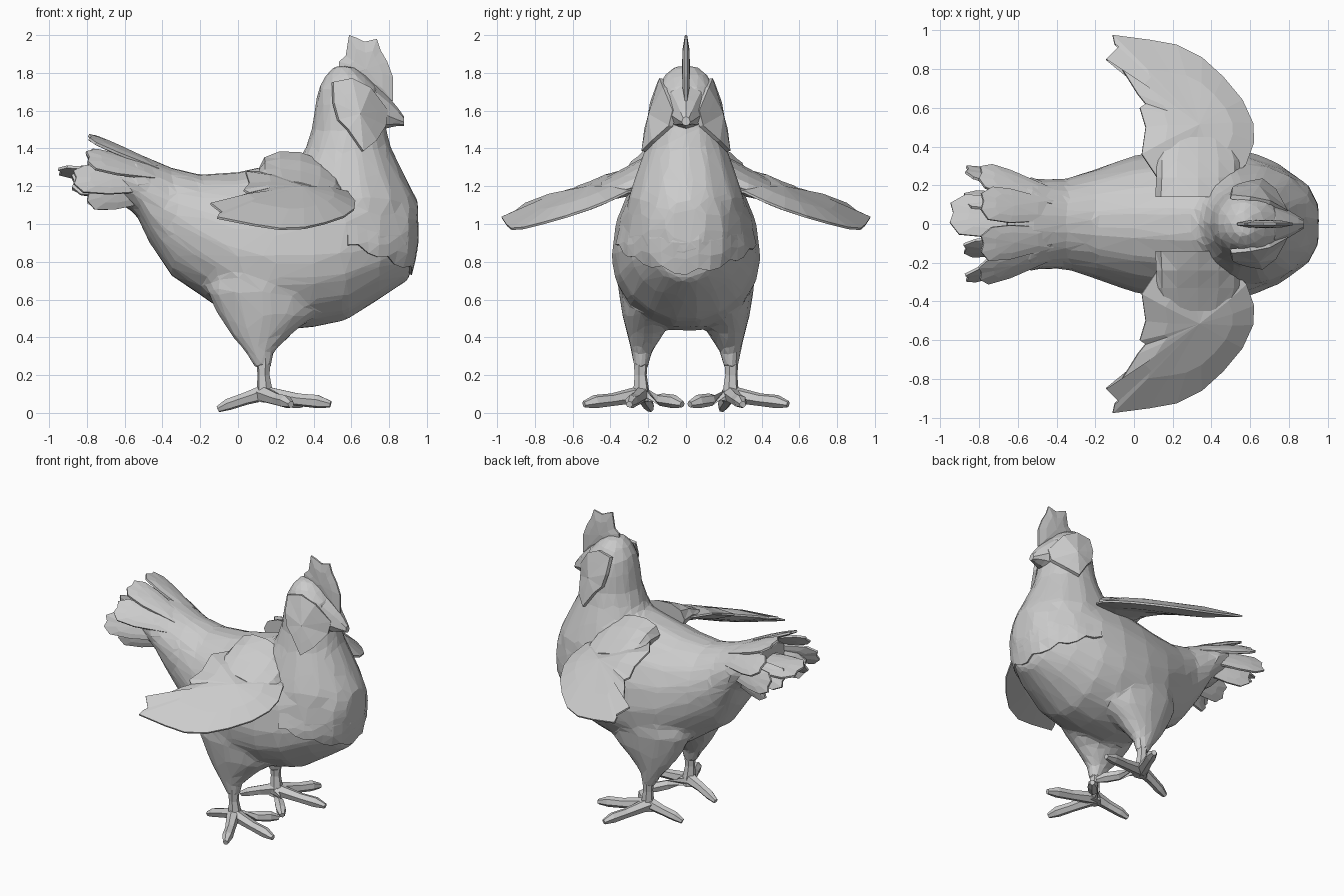
import bpy, bmesh, math
from mathutils import Vector
from mathutils.bvhtree import BVHTree

if "Cube" in bpy.data.objects:
    bpy.data.objects.remove(bpy.data.objects["Cube"])

grey = bpy.data.materials.new("plain_grey")
grey.diffuse_color = (0.6, 0.6, 0.6, 1)
grey.use_nodes = True
grey.node_tree.nodes["Principled BSDF"].inputs["Base Color"].default_value = grey.diffuse_color


def make(name, verts, faces, solid=0):
    me = bpy.data.meshes.new(name)
    me.from_pydata([tuple(v) for v in verts], [], faces)
    bm = bmesh.new()
    bm.from_mesh(me)
    bmesh.ops.recalc_face_normals(bm, faces=bm.faces)
    bmesh.ops.triangulate(bm, faces=[f for f in bm.faces if len(f.verts) == 4])
    bm.to_mesh(me)
    bm.free()
    me.materials.append(grey)
    ob = bpy.data.objects.new(name, me)
    bpy.context.collection.objects.link(ob)
    if solid:
        m = ob.modifiers.new("thickness", 'SOLIDIFY')
        m.thickness = solid
    return ob


def loft_data(rings):
    n = len(rings[0])
    verts = [v for r in rings for v in r]
    faces = [(i * n + j, i * n + (j + 1) % n, (i + 1) * n + (j + 1) % n, (i + 1) * n + j)
             for i in range(len(rings) - 1) for j in range(n)]
    faces += [tuple(range(n)), tuple(range(len(verts) - n, len(verts)))]
    return verts, faces


def egg_ring(x, top, mid, bot, w, n=18):
    # upright section with its widest point at height mid
    out = []
    for k in range(n):
        a = math.tau * k / n
        s = math.sin(a)
        out.append((x, w * math.cos(a), mid + s * ((top - mid) if s > 0 else (mid - bot))))
    return out


def flat_ring(z, x0, x1, y0, y1, n=14):
    return [((x0 + x1) / 2 + (x1 - x0) / 2 * math.cos(math.tau * k / n),
             (y0 + y1) / 2 + (y1 - y0) / 2 * math.sin(math.tau * k / n), z) for k in range(n)]


def tube(name, pts, radii, n=6):
    rings = []
    for i, p in enumerate(pts):
        d = (Vector(pts[min(i + 1, len(pts) - 1)]) - Vector(pts[max(i - 1, 0)])).normalized()
        u = d.orthogonal().normalized()
        v = d.cross(u)
        rings.append([Vector(p) + radii[i] * (u * math.cos(math.tau * k / n) + v * math.sin(math.tau * k / n))
                      for k in range(n)])
    make(name, *loft_data(rings))


def blade(name, outline, centre, normal, edge, bulge):
    # lens-like plate: thin at the outline, thicker inside
    c, nrm = Vector(centre), Vector(normal).normalized()
    n = len(outline)
    verts = []
    for s in (1, -1):
        verts += [Vector(p) + nrm * s * edge for p in outline]
        verts += [c.lerp(Vector(p), 0.6) + nrm * s * bulge * 0.8 for p in outline]
        verts.append(c + nrm * s * bulge)
    h = 2 * n + 1
    faces = []
    for j in range(n):
        k = (j + 1) % n
        for o in (0, h):
            faces += [(o + j, o + k, o + n + k, o + n + j), (o + n + j, o + n + k, o + 2 * n)]
        faces.append((j, k, h + k, h + j))
    make(name, verts, faces)


# trunk, neck with head, and thighs, merged into one faceted body
parts = [loft_data([egg_ring(*r) for r in (
    (-0.66, 1.37, 1.25, 1.13, 0.22), (-0.54, 1.38, 1.22, 1.05, 0.245), (-0.47, 1.35, 1.15, 0.90, 0.235),
    (-0.35, 1.30, 1.05, 0.72, 0.235), (-0.2, 1.265, 0.95, 0.62, 0.285), (0.0, 1.28, 0.85, 0.48, 0.355),
    (0.2, 1.325, 0.82, 0.43, 0.39), (0.4, 1.38, 0.82, 0.45, 0.395), (0.57, 1.38, 0.85, 0.485, 0.37),
    (0.75, 1.36, 0.9, 0.60, 0.305), (0.90, 1.22, 0.95, 0.70, 0.205), (0.955, 1.12, 1.0, 0.87, 0.10))])]
parts.append(loft_data([flat_ring(z, a, b, -w, w) for z, a, b, w in (
    (0.95, 0.28, 0.945, 0.32), (1.13, 0.24, 0.945, 0.315), (1.28, 0.29, 0.875, 0.265), (1.4, 0.355, 0.815, 0.22),
    (1.5, 0.39, 0.785, 0.195), (1.62, 0.405, 0.775, 0.185), (1.72, 0.425, 0.745, 0.16),
    (1.79, 0.465, 0.675, 0.115), (1.837, 0.51, 0.61, 0.06))]))
for s in (1, -1):
    parts.append(loft_data([flat_ring(z, a, b, s * c, s * d, 12) for z, a, b, c, d in (
        (0.24, 0.085, 0.18, 0.195, 0.285), (0.32, 0.035, 0.19, 0.18, 0.29), (0.42, -0.045, 0.29, 0.115, 0.315),
        (0.52, -0.11, 0.42, 0.055, 0.34), (0.65, -0.17, 0.46, 0.03, 0.36), (0.8, -0.1, 0.42, 0.02, 0.36))]))
bv, bf = [], []
for v, f in parts:
    bf += [tuple(i + len(bv) for i in q) for q in f]
    bv += v
body = make("body", bv, bf)
m = body.modifiers.new("merge", 'REMESH')
m.mode, m.voxel_size, m.use_smooth_shade = 'VOXEL', 0.022, False
m = body.modifiers.new("blend", 'SMOOTH')
m.factor, m.iterations = 0.5, 8
m = body.modifiers.new("facets", 'DECIMATE')
m.ratio = 0.06

# ragged breast feathers, laid over the body
tree = BVHTree.FromPolygons([Vector(v) for v in bv], bf)
cols, rows = 19, 6
shell = []
for i in range(cols):
    t = -1 + 2 * i / (cols - 1)
    a = t * 1.35
    low = 0.73 + 0.16 * abs(t) ** 1.3 + (0.025 if i % 3 == 1 else 0)
    for j in range(rows):
        f = j / (rows - 1)
        z = low + (1.15 - low) * f
        d = Vector((math.cos(a), math.sin(a), 0))
        hit = tree.ray_cast(Vector((0.5, 0, z)) + d * 2, -d)[0]
        shell.append(hit + d * (0.012 * (1 - f) - 0.02 * f))
make("breast_feathers", shell, [(i * rows + j, (i + 1) * rows + j, (i + 1) * rows + j + 1, i * rows + j + 1)
                                for i in range(cols - 1) for j in range(rows - 1)], 0.02)

# beak
make("beak", *loft_data([egg_ring(*r, n=8) for r in (
    (0.64, 1.79, 1.62, 1.48, 0.14), (0.73, 1.74, 1.60, 1.49, 0.11), (0.80, 1.67, 1.57, 1.51, 0.07),
    (0.85, 1.61, 1.55, 1.52, 0.04), (0.878, 1.57, 1.54, 1.52, 0.022))]))

# comb
comb = [(0.53, 1.78), (0.535, 1.86), (0.57, 1.89), (0.588, 2.0), (0.63, 1.985), (0.67, 1.965), (0.735, 1.98),
        (0.755, 1.92), (0.79, 1.86), (0.82, 1.78), (0.82, 1.65), (0.7, 1.72), (0.6, 1.78)]
blade("comb", [(x, 0, z) for x, z in comb], (0.68, 0, 1.82), (0, 1, 0), 0.006, 0.022)

wing = [(0.58, 0.31), (0.62, 0.42), (0.615, 0.52), (0.56, 0.64), (0.46, 0.76), (0.35, 0.86), (0.22, 0.925),
        (0.08, 0.95), (-0.11, 0.975), (-0.10, 0.93), (-0.075, 0.92), (-0.145, 0.85), (-0.08, 0.83),
        (0.02, 0.67), (0.06, 0.62), (0.03, 0.60), (0.06, 0.50), (0.04, 0.36), (0.12, 0.24), (0.26, 0.18), (0.45, 0.16)]


def wing_height(x, y):
    d = max(y - 0.3, 0)
    return 1.30 - 0.37 * d - 0.12 * d * d - 0.22 * x + 0.05 * max(0, 0.15 - x)


for s, side in ((1, "left"), (-1, "right")):
    # wing, with a rounded shoulder where it joins the body
    blade(side + "_wing", [(x, s * y, wing_height(x, y)) for x, y in wing],
          (0.33, s * 0.5, wing_height(0.33, 0.5) + 0.012), (0.2, s * 0.38, 1), 0.006, 0.045)
    shoulder = [(0.33, 0.14, 1.25, 0.22, 0.13), (0.33, 0.24, 1.25, 0.215, 0.085), (0.33, 0.33, 1.222, 0.215, 0.06),
                (0.33, 0.45, 1.175, 0.18, 0.045)]
    make(side + "_wing_shoulder", *loft_data([
        [(x + rx * math.cos(a), s * y, z + rz * math.sin(a) - 0.2 * rx * math.cos(a))
         for a in (math.tau * k / 12 for k in range(12))] for x, y, z, rx, rz in shoulder]))

    # cheek flap with hanging wattle
    flap = [(0.50, 0.14, 1.75), (0.505, 0.18, 1.64), (0.53, 0.195, 1.55), (0.58, 0.21, 1.5), (0.66, 0.225, 1.385),
            (0.73, 0.17, 1.44), (0.78, 0.08, 1.52), (0.79, 0.06, 1.6), (0.70, 0.11, 1.72), (0.60, 0.13, 1.77)]
    blade(side + "_wattle", [(x, s * y, z) for x, y, z in flap], (0.64, s * 0.18, 1.58),
          (0.4, s, 0.2), 0.012, 0.02)

    # shank and toes
    tube(side + "_shank", [(0.135, s * 0.24, 0.32), (0.135, s * 0.24, 0.2), (0.145, s * 0.235, 0.06)],
         [0.042, 0.033, 0.05])
    for toe, tip in (("middle", (0.49, 0.30)), ("outer", (0.28, 0.54)), ("inner", (0.34, 0.02))):
        x, y = tip
        tube(f"{side}_{toe}_toe", [(0.13, s * 0.235, 0.10)] + [
            (0.14 + (x - 0.14) * f, s * (0.24 + (y - 0.24) * f), z) for f, z in ((0.5, 0.07), (0.8, 0.06), (1, 0.045))],
            [0.045, 0.034, 0.036, 0.018])
    tube(side + "_back_toe", [(0.15, s * 0.235, 0.11), (0.04, s * 0.22, 0.075), (-0.05, s * 0.2, 0.045),
                              (-0.105, s * 0.19, 0.02)], [0.045, 0.034, 0.032, 0.018])


# tail feathers fanned around the rump
def feather(name, base, tip, width):
    b, t = Vector(base), Vector(tip)
    d = t - b
    nrm = Vector((0, t.y * 0.6, t.z - 1.2 + 0.03))
    side = d.cross(nrm).normalized()
    shape = [(0, 0.6), (0.6, 1), (0.85, 1), (1, 0.55), (0.97, 0.1), (1, -0.4), (0.9, -0.95), (0.6, -1), (0, -0.6)]
    blade(name, [b + d * u + side * v * width for u, v in shape], b + d * 0.55, d.cross(side), 0.007, 0.02)


feather("tail_feather_centre", (-0.45, 0.02, 1.24), (-0.95, 0.05, 1.28), 0.11)
for s, side in ((1, "left"), (-1, "right")):
    for k, (base, tip, w) in enumerate((
            ((-0.42, 0.07, 1.30), (-0.79, 0.11, 1.46), 0.09),
            ((-0.42, 0.14, 1.27), (-0.80, 0.26, 1.35), 0.085),
            ((-0.42, 0.15, 1.22), (-0.87, 0.28, 1.24), 0.08),
            ((-0.45, 0.10, 1.22), (-0.88, 0.13, 1.22), 0.08),
            ((-0.42, 0.12, 1.18), (-0.80, 0.23, 1.16), 0.09))):
        feather(f"tail_feather_{side}_{k + 1}", (base[0], s * base[1], base[2]),
                (tip[0], s * tip[1], tip[2]), w)
